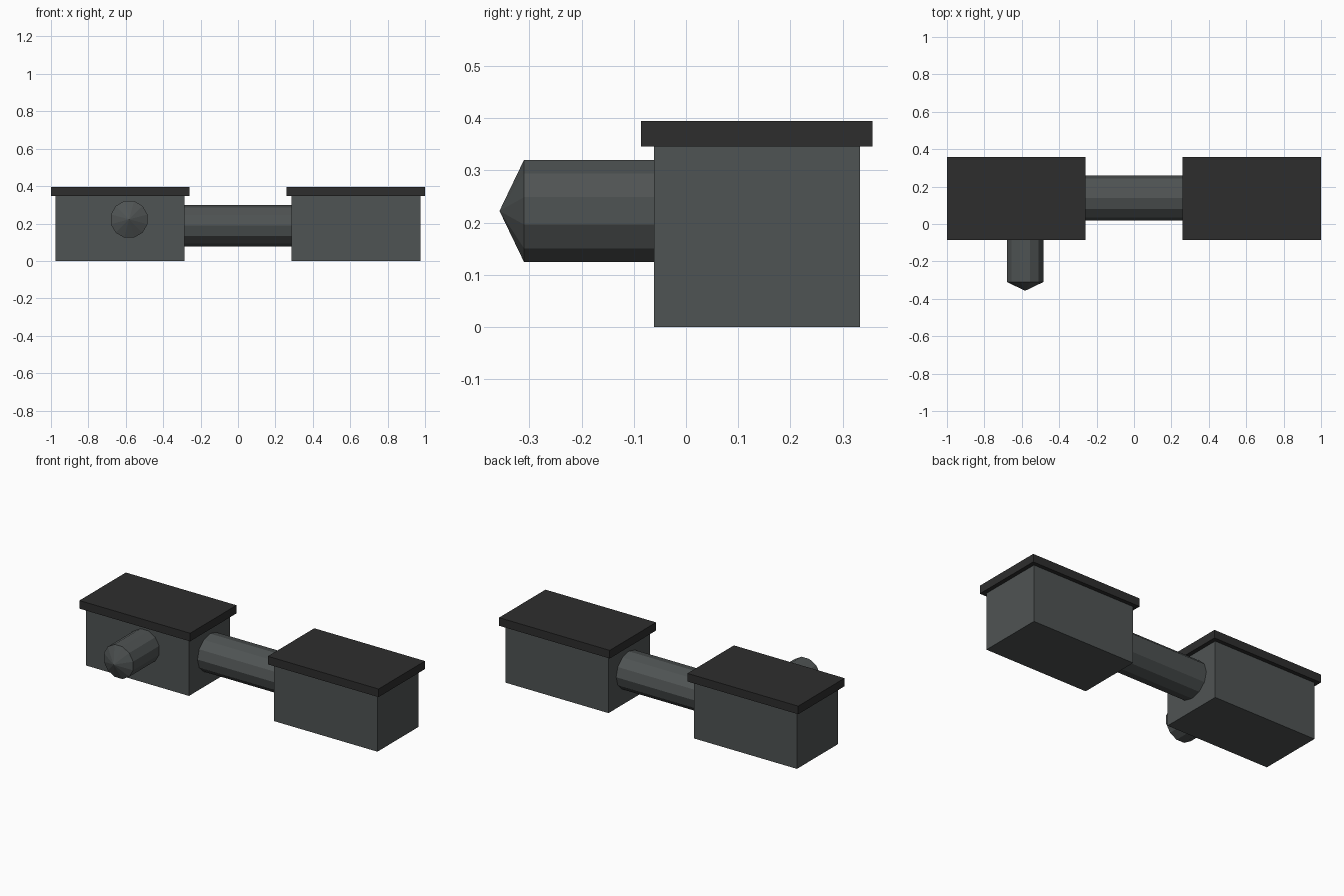
import bpy, bmesh, math
from mathutils import Matrix, Vector

if "Cube" in bpy.data.objects:
    bpy.data.objects.remove(bpy.data.objects["Cube"])


def material(name, rgb):
    m = bpy.data.materials.new(name)
    m.diffuse_color = (*rgb, 1)
    m.use_nodes = True
    m.node_tree.nodes["Principled BSDF"].inputs["Base Color"].default_value = m.diffuse_color
    return m


body_grey = material("slate grey", (0.078, 0.087, 0.087))
lid_grey = material("charcoal", (0.027, 0.027, 0.027))


def finish(name, bm, mat):
    bmesh.ops.recalc_face_normals(bm, faces=bm.faces[:])
    me = bpy.data.meshes.new(name)
    bm.to_mesh(me)
    bm.free()
    me.materials.append(mat)
    ob = bpy.data.objects.new(name, me)
    bpy.context.collection.objects.link(ob)
    return ob


def box(name, lo, hi, mat):
    lo, hi = Vector(lo), Vector(hi)
    bm = bmesh.new()
    bmesh.ops.create_cube(bm, size=1, matrix=Matrix.Translation((lo + hi) / 2)
                          @ Matrix.Diagonal((*(hi - lo), 1)))
    return finish(name, bm, mat)


# Two lidded boxes, mirrored left and right
for side, s in (("left", -1), ("right", 1)):
    x0, x1 = sorted((s * 0.285, s * 0.975))
    box(side + "_box", (x0, -0.061, 0), (x1, 0.333, 0.346), body_grey)
    x0, x1 = sorted((s * 0.26, s * 1.0))
    box(side + "_lid", (x0, -0.086, 0.346), (x1, 0.357, 0.395), lid_grey)

# Slightly flattened 12-sided tube joining the boxes
bm = bmesh.new()
bmesh.ops.create_cone(bm, cap_ends=True, segments=12, radius1=1, radius2=1, depth=1,
                      matrix=Matrix.Translation((0, 0.14, 0.189))
                      @ Matrix.Diagonal((0.58, 0.12, 0.111, 1))
                      @ Matrix.Rotation(math.pi / 2, 4, 'Y'))
finish("connecting_tube", bm, body_grey)

# 12-sided spout on the left box with a pointed front end
n, r, cx, cz = 12, 0.1013, -0.582, 0.2225
bm = bmesh.new()
rings = []
for y in (-0.05, -0.31):
    rings.append([bm.verts.new((cx + r * math.cos((i + 0.5) * math.tau / n), y,
                                cz + r * math.sin((i + 0.5) * math.tau / n)))
                  for i in range(n)])
tip = bm.verts.new((cx, -0.357, cz))
back, front = rings
bm.faces.new(back)
for i in range(n):
    j = (i + 1) % n
    bm.faces.new((back[i], back[j], front[j], front[i]))
    bm.faces.new((front[i], front[j], tip))
finish("front_spout", bm, body_grey)
